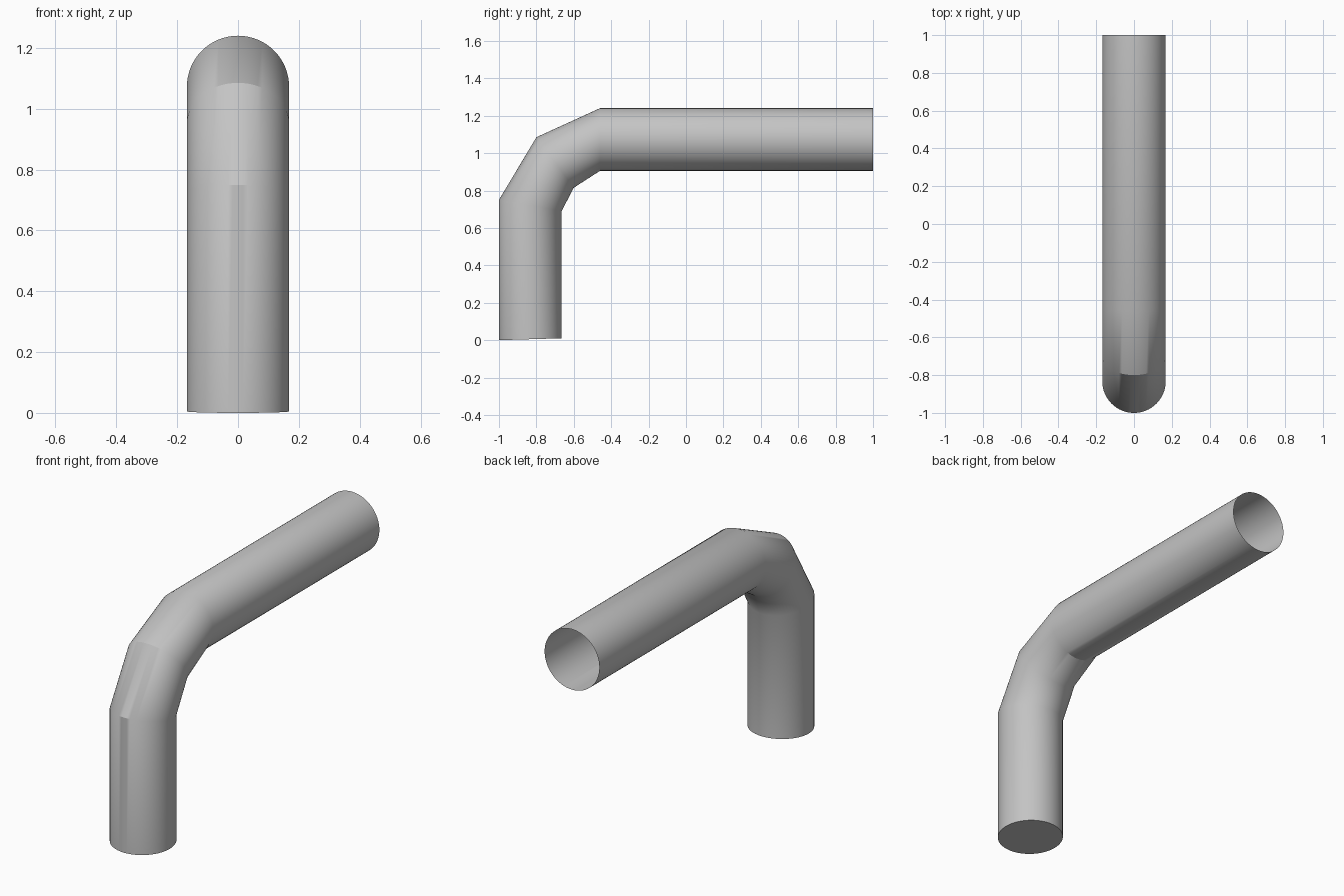
import bpy, bmesh, math
from mathutils import Vector

cube = bpy.data.objects.get("Cube")
if cube:
    bpy.data.objects.remove(cube, do_unlink=True)

SIDES = 64
RADIUS = 0.168

# Each cross-section: outer point and inner point of the bend, as (y, z)
SECTIONS = [
    ((-1.0, 0.0), (-0.665, 0.01)),
    ((-1.0, 0.75), (-0.665, 0.69)),
    ((-0.80, 1.085), (-0.60, 0.815)),
    ((-0.46, 1.24), (-0.46, 0.905)),
    ((1.0, 1.24), (1.0, 0.905)),
]


def add_ring(bm, outer, inner):
    outer, inner = Vector((0, *outer)), Vector((0, *inner))
    centre, arm = (outer + inner) / 2, (outer - inner) / 2
    side = Vector((RADIUS, 0, 0))
    angles = [math.tau * i / SIDES for i in range(SIDES)]
    return [bm.verts.new(centre + arm * math.cos(a) + side * math.sin(a)) for a in angles]


# Bent pipe: closed at the foot, open at the far end
bm = bmesh.new()
rings = [add_ring(bm, *section) for section in SECTIONS]
for low, high in zip(rings, rings[1:]):
    for i in range(SIDES):
        j = (i + 1) % SIDES
        bm.faces.new((low[i], low[j], high[j], high[i]))
bm.faces.new(rings[0])
bmesh.ops.recalc_face_normals(bm, faces=bm.faces[:])
mesh = bpy.data.meshes.new("bent_pipe")
bm.to_mesh(mesh)
bm.free()
pipe = bpy.data.objects.new("bent_pipe", mesh)
bpy.context.collection.objects.link(pipe)

# Plain grey material
grey = bpy.data.materials.new("grey")
grey.use_nodes = True
colour = (0.55, 0.55, 0.55, 1)
grey.diffuse_color = colour
grey.node_tree.nodes["Principled BSDF"].inputs["Base Color"].default_value = colour
mesh.materials.append(grey)

# Smooth walls with crisp creases at the sharper bends
bpy.ops.object.select_all(action="DESELECT")
pipe.select_set(True)
bpy.context.view_layer.objects.active = pipe
bpy.ops.object.shade_smooth_by_angle(angle=math.radians(30))
